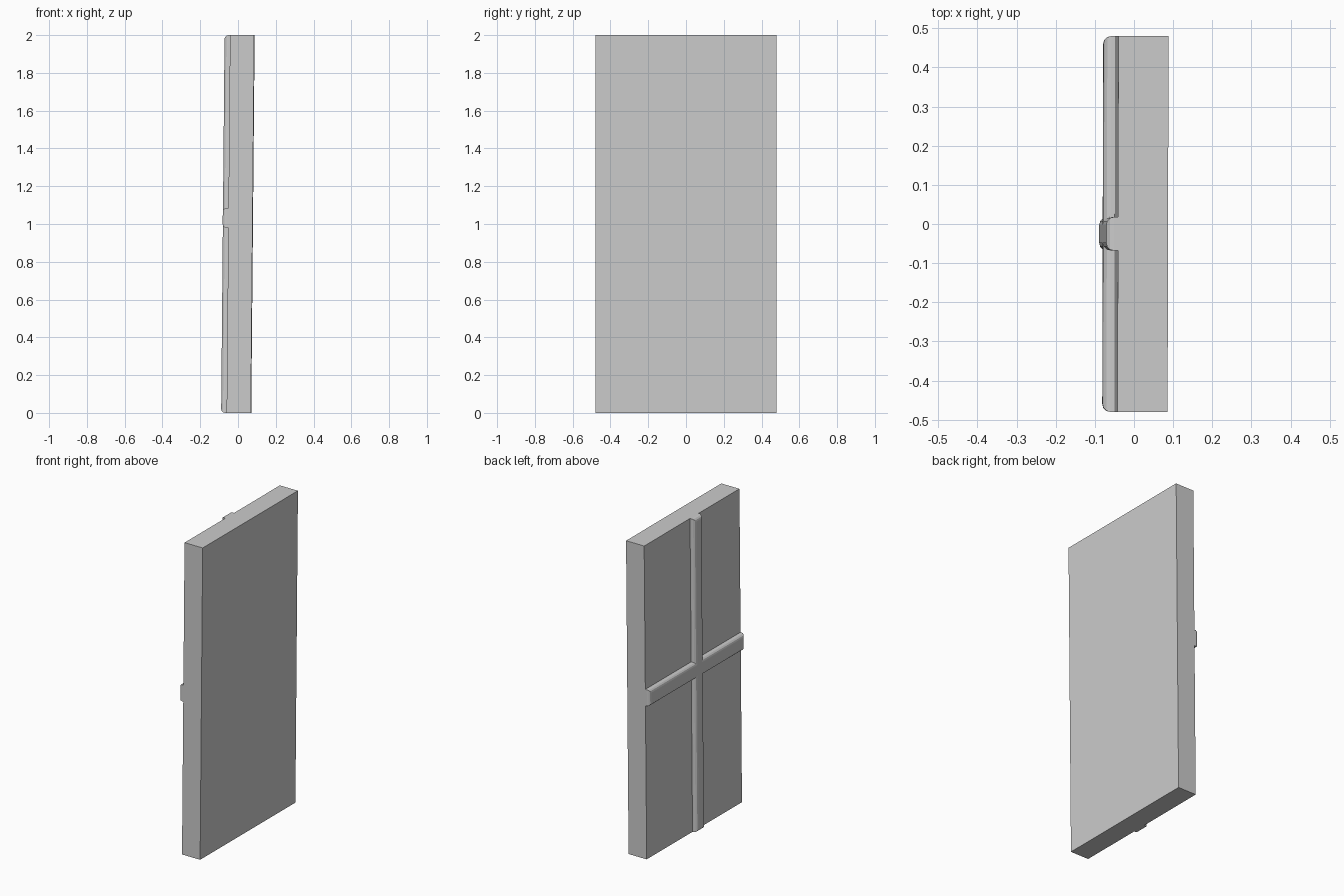
import bpy, bmesh

if "Cube" in bpy.data.objects:
    bpy.data.objects.remove(bpy.data.objects["Cube"])

FRONT_X, BACK_X, RIB_X = 0.078, -0.050, -0.080


def lean(v):
    # the whole panel leans slightly with height and width
    v.x += 0.009 * (v.z - 1.0) + 0.0025 * v.y


def make_box(name, lo, hi, round_back=0.0):
    bm = bmesh.new()
    bmesh.ops.create_cube(bm, size=1.0)
    for v in bm.verts:
        for i in range(3):
            v.co[i] = lo[i] if v.co[i] < 0 else hi[i]
    if round_back:
        # round only the edges of the raised face
        edges = [e for e in bm.edges if all(v.co.x < lo[0] + 1e-4 for v in e.verts)]
        bmesh.ops.bevel(bm, geom=edges, offset=round_back, segments=3,
                        profile=0.5, affect='EDGES')
    for v in bm.verts:
        lean(v.co)
    mesh = bpy.data.meshes.new(name)
    bm.to_mesh(mesh)
    bm.free()
    obj = bpy.data.objects.new(name, mesh)
    bpy.context.collection.objects.link(obj)
    return obj


# main slab
make_box("slab", (BACK_X, -0.48, 0), (FRONT_X, 0.48, 2))

# crossing ribs, running through the slab to its flat face
make_box("vertical_rib", (RIB_X, -0.068, 0), (FRONT_X, 0.018, 2), 0.02)
make_box("horizontal_rib", (RIB_X, -0.48, 0.98), (FRONT_X, 0.48, 1.085), 0.02)
